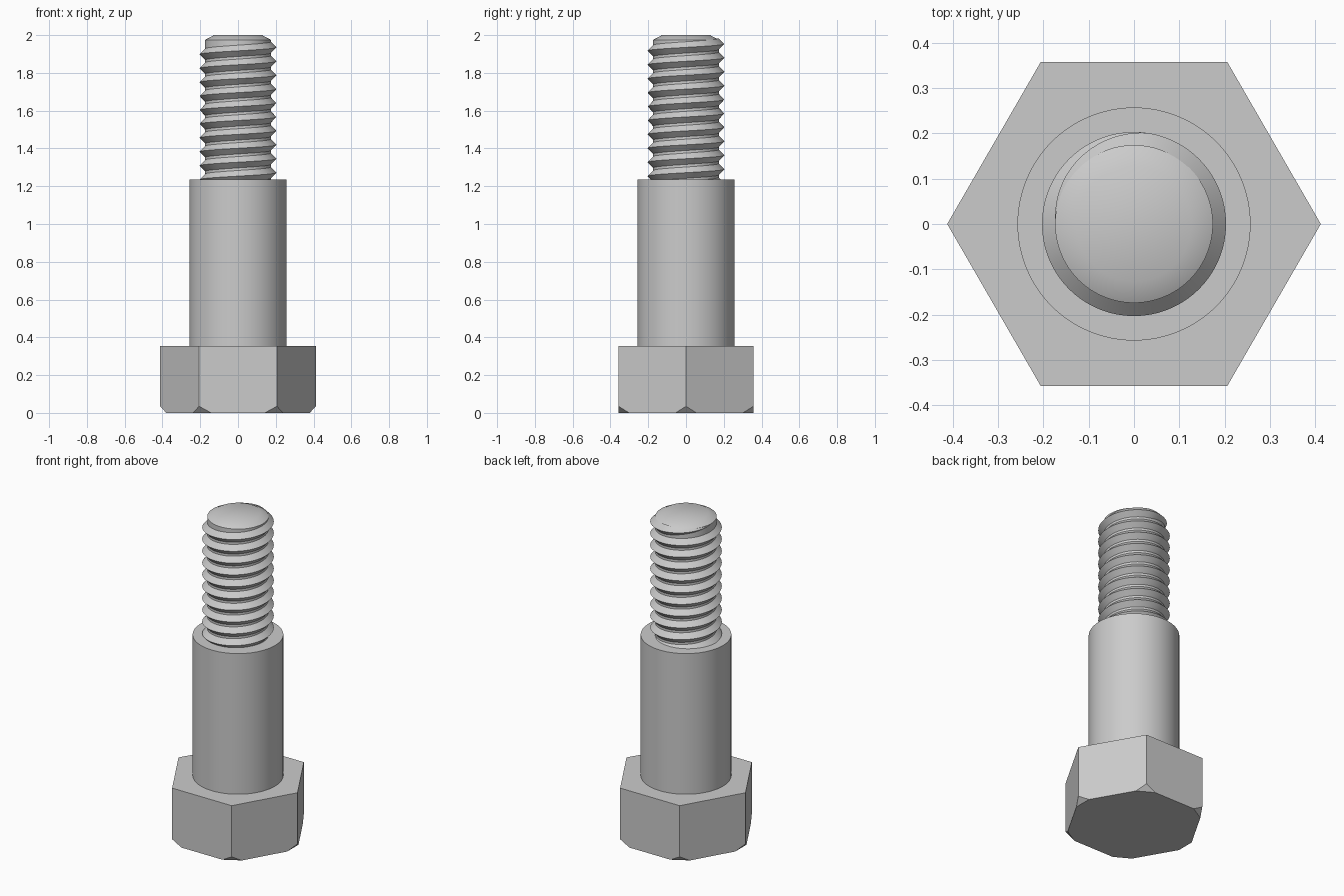
import bpy, bmesh
from math import pi, cos, sin, radians
from mathutils import Vector

if "Cube" in bpy.data.objects:
    bpy.data.objects.remove(bpy.data.objects["Cube"], do_unlink=True)

COLOR = (0.6, 0.6, 0.6, 1)
steel = bpy.data.materials.new("grey_steel")
steel.use_nodes = True
steel.diffuse_color = COLOR
steel.node_tree.nodes["Principled BSDF"].inputs["Base Color"].default_value = COLOR


def finish(name, bm, smooth=True):
    bmesh.ops.recalc_face_normals(bm, faces=bm.faces)
    mesh = bpy.data.meshes.new(name)
    bm.to_mesh(mesh)
    bm.free()
    mesh.materials.append(steel)
    obj = bpy.data.objects.new(name, mesh)
    bpy.context.collection.objects.link(obj)
    if smooth:
        bpy.ops.object.select_all(action="DESELECT")
        obj.select_set(True)
        bpy.context.view_layer.objects.active = obj
        bpy.ops.object.shade_smooth_by_angle(angle=radians(30))
    return obj


def lathe(name, profile, segments=96):
    """Turn a (radius, height) profile into a closed solid."""
    bm = bmesh.new()
    rings = [[bm.verts.new((r * cos(2 * pi * i / segments),
                            r * sin(2 * pi * i / segments), z))
              for i in range(segments)] for r, z in profile]
    for low, high in zip(rings, rings[1:]):
        for i in range(segments):
            j = (i + 1) % segments
            bm.faces.new((low[i], low[j], high[j], high[i]))
    bm.faces.new(rings[0])
    bm.faces.new(rings[-1])
    return finish(name, bm)


# Hexagonal head with its six lower corners cut off
HEAD_R, HEAD_H = 0.412, 0.355
bm = bmesh.new()
corners = [Vector((cos(k * pi / 3), sin(k * pi / 3), 0)) for k in range(6)]
base = bm.faces.new([bm.verts.new(c * HEAD_R) for c in corners])
top = bmesh.ops.extrude_face_region(bm, geom=[base], use_keep_orig=True)["geom"]
bmesh.ops.translate(bm, vec=(0, 0, HEAD_H),
                    verts=[v for v in top if isinstance(v, bmesh.types.BMVert)])
for c in corners:
    cut = bmesh.ops.bisect_plane(
        bm, geom=bm.verts[:] + bm.edges[:] + bm.faces[:], dist=1e-5,
        plane_co=c * 0.38, plane_no=c * 0.035 - Vector((0, 0, 0.032)),
        clear_outer=True)["geom_cut"]
    bmesh.ops.contextual_create(
        bm, geom=[e for e in cut if isinstance(e, bmesh.types.BMEdge)])
finish("hex_head", bm, smooth=False)

# Plain shoulder and the chamfered threaded core
SHOULDER_TOP = 1.235
lathe("shoulder", [(0.257, HEAD_H), (0.257, SHOULDER_TOP)])
lathe("thread_core", [(0.174, SHOULDER_TOP), (0.174, 1.975), (0.127, 2.0)])

# Right-handed thread ridge, fading out over its last quarter turn
PITCH, CORE_R, CREST_R, HALF = 0.0737, 0.173, 0.203, 0.031
STEPS, TURNS, END_Z = 72, 11, 1.972
bm = bmesh.new()
sections = []
for i in range(STEPS * TURNS + 1):
    left = (STEPS * TURNS - i) / STEPS          # turns left to the end
    fade = min(1, left / 0.27)
    angle = pi - 2 * pi * left
    z = END_Z - PITCH * left
    points = [(CORE_R, z - HALF * fade),
              (CORE_R + (CREST_R - CORE_R) * fade, z),
              (CORE_R, z + HALF * fade)]
    sections.append([bm.verts.new((r * cos(angle), r * sin(angle), h))
                     for r, h in points])
for a, b in zip(sections, sections[1:]):
    for k in range(3):
        m = (k + 1) % 3
        bm.faces.new((a[k], b[k], b[m], a[m]))
bm.faces.new(sections[0])
bmesh.ops.remove_doubles(bm, verts=sections[-1], dist=1e-5)
finish("thread", bm)
